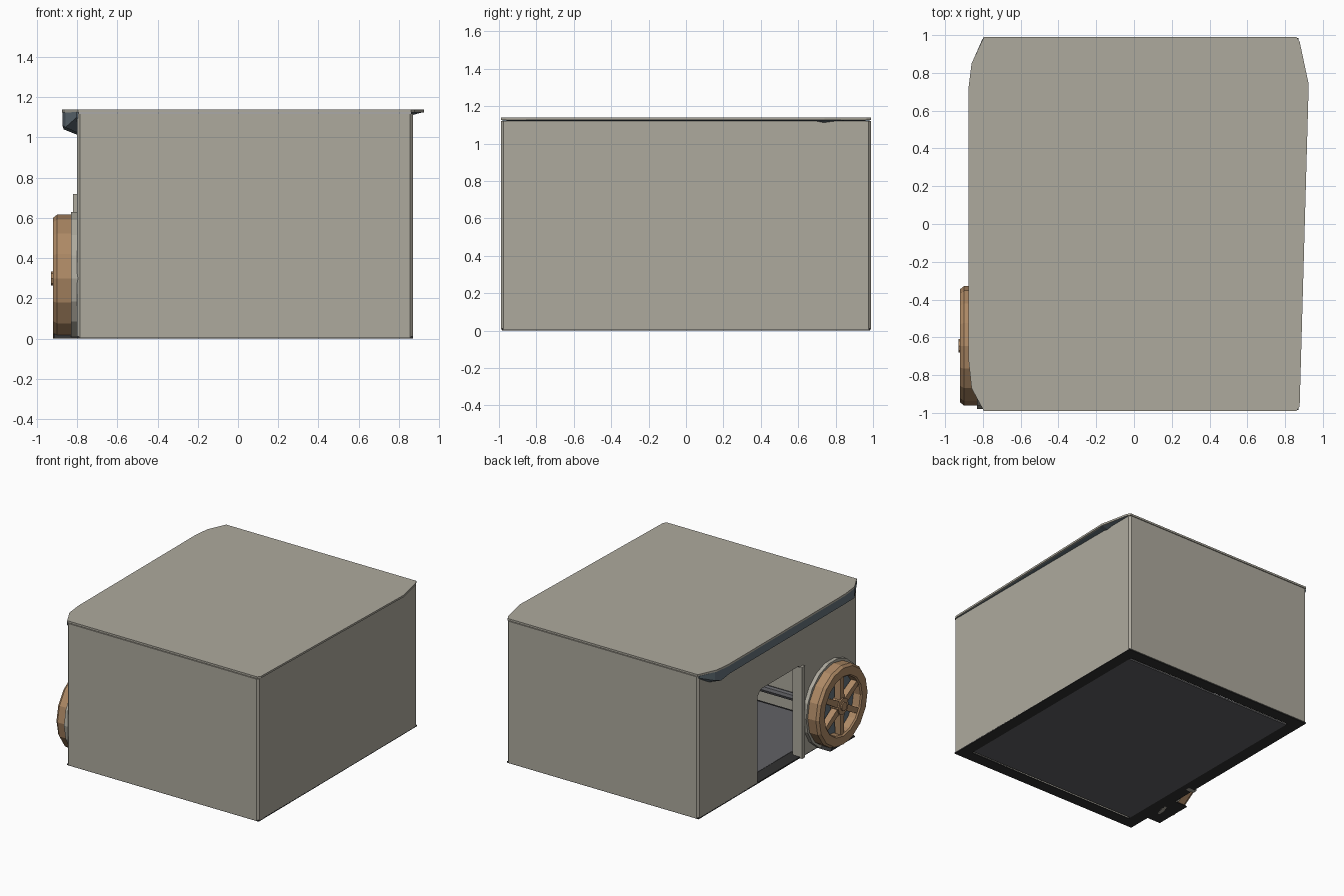
import bpy, bmesh, math

if "Cube" in bpy.data.objects:
    bpy.data.objects.remove(bpy.data.objects["Cube"])


def material(name, r, g, b):
    m = bpy.data.materials.new(name)
    m.diffuse_color = (r, g, b, 1)
    m.use_nodes = True
    m.node_tree.nodes["Principled BSDF"].inputs["Base Color"].default_value = m.diffuse_color
    return m


STONE = material("stone", 0.42, 0.40, 0.34)
WOOD = material("wood", 0.42, 0.25, 0.13)
SLATE = material("slate", 0.13, 0.17, 0.20)
DARK = material("dark_base", 0.03, 0.03, 0.03)
IRON = material("grey_metal", 0.12, 0.12, 0.13)


def finish(bm, name, mat):
    bmesh.ops.recalc_face_normals(bm, faces=bm.faces)
    me = bpy.data.meshes.new(name)
    bm.to_mesh(me)
    bm.free()
    ob = bpy.data.objects.new(name, me)
    bpy.context.collection.objects.link(ob)
    me.materials.append(mat)
    return ob


def loft(name, sections, mat, closed=False):
    """Skin equal-length cross-sections; cap the ends unless closed."""
    bm = bmesh.new()
    rings = [[bm.verts.new(p) for p in s] for s in sections]
    n = len(rings[0])
    pairs = list(zip(rings, rings[1:])) + ([(rings[-1], rings[0])] if closed else [])
    for a, b in pairs:
        for i in range(n):
            j = (i + 1) % n
            bm.faces.new((a[i], a[j], b[j], b[i]))
    if not closed:
        bm.faces.new(rings[0][::-1])
        bm.faces.new(rings[-1])
    return finish(bm, name, mat)


def box(name, x, y, z, mat):
    return loft(name, [[(x[0], y[0], h), (x[1], y[0], h),
                        (x[1], y[1], h), (x[0], y[1], h)] for h in z], mat)


def prism_z(name, outline, z0, z1, mat):
    return loft(name, [[(x, y, z) for x, y in outline] for z in (z0, z1)], mat)


def prism_x(name, outline, x0, x1, mat):
    return loft(name, [[(x, y, z) for y, z in outline] for x in (x0, x1)], mat)


# Walls around a hollow room
Z0, Z1 = 0.006, 1.12
prism_z("front_wall", [(-0.8, -0.975), (-0.785, -0.99), (0.855, -0.99),
                       (0.87, -0.975), (0.87, -0.895), (-0.8, -0.895)], Z0, Z1, STONE)
prism_z("back_wall", [(-0.8, 0.975), (-0.785, 0.99), (0.855, 0.99),
                      (0.87, 0.975), (0.87, 0.895), (-0.8, 0.895)], Z0, Z1, STONE)
box("right_wall", (0.79, 0.87), (-0.895, 0.895), (Z0, Z1), STONE)

# Left wall with the doorway cut into its profile
prism_x("left_wall", [(-0.895, Z0), (-0.28, Z0), (-0.28, 0.71), (-0.26, 0.73),
                      (0.21, 0.73), (0.25, 0.69), (0.25, Z0), (0.895, Z0),
                      (0.895, Z1), (-0.895, Z1)], -0.80, -0.73, STONE)
box("door_jamb", (-0.82, -0.75), (-0.31, -0.275), (0, 0.72), STONE)

# Base frame, loose floor with a slot front and back, inner rails
for name, x, y in (("base_front", (-0.8, 0.87), (-0.985, -0.895)),
                   ("base_back", (-0.8, 0.87), (0.895, 0.985)),
                   ("base_left", (-0.8, -0.70), (-0.895, 0.895)),
                   ("base_right", (0.78, 0.87), (-0.895, 0.895))):
    box(name, x, y, (0, 0.01), DARK)
box("floor", (-0.70, 0.78), (-0.877, 0.877), (0, 0.012), IRON)
box("floor_underside", (-0.70, 0.78), (-0.877, 0.877), (-0.0, 0.006), DARK)
for s, name in ((-1, "front_rail"), (1, "back_rail")):
    ring = [(s * 0.87 + 0.03 * math.cos(i * math.pi / 4),
             0.13 + 0.03 * math.sin(i * math.pi / 4)) for i in range(8)]
    prism_x(name, ring, -0.73, 0.79, IRON)
prism_z("floor_peg", [(-0.1 + 0.05 * math.cos(i * math.pi / 3),
                       -0.62 + 0.05 * math.sin(i * math.pi / 3)) for i in range(6)],
        0, 0.03, DARK)

# Flat roof with chamfered overhangs
prism_z("roof", [(-0.795, -0.99), (0.86, -0.99), (0.877, -0.965), (0.925, 0.74),
                 (0.877, 0.965), (0.86, 0.99), (-0.795, 0.99), (-0.86, 0.85),
                 (-0.875, 0.73), (-0.875, -0.73), (-0.86, -0.87)], 1.125, 1.14, STONE)

# Slate eaves: stations of y, outer x, outer bottom z, wall bottom z
left = [(-0.98, -0.802, 1.10, 1.09), (-0.87, -0.858, 1.05, 1.02),
        (-0.73, -0.873, 1.06, 1.04), (0.70, -0.873, 1.06, 1.04),
        (0.80, -0.866, 1.04, 1.01), (0.86, -0.855, 1.06, 1.03),
        (0.98, -0.802, 1.11, 1.10)]
loft("left_eave", [[(-0.79, y, 1.126), (x, y, 1.126), (x, y, zo), (-0.79, y, zi)]
                   for y, x, zo, zi in left], SLATE)
right = [(-0.96, 0.875, 1.120), (0.70, 0.918, 1.118), (0.74, 0.922, 1.11),
         (0.80, 0.908, 1.118), (0.96, 0.875, 1.120)]
loft("right_eave", [[(0.86, y, 1.126), (x, y, 1.126), (0.86, y, z)]
                    for y, x, z in right], SLATE)

# Wheel on the left wall, flattened where it meets the ground
WY, WZ = -0.645, 0.30


def polar(r, a, x):
    return (x, WY + r * math.cos(a), max(0.0, WZ + r * math.sin(a)))


def disc(name, r, x0, x1, n, mat):
    return loft(name, [[polar(r, 2 * math.pi * i / n, x) for i in range(n)]
                       for x in (x0, x1)], mat)


disc("wheel_arch", 0.335, -0.83, -0.79, 18, STONE)
disc("wheel_backing", 0.26, -0.85, -0.82, 16, SLATE)
section = [(0.225, -0.83), (0.225, -0.91), (0.235, -0.92),
           (0.30, -0.92), (0.316, -0.90), (0.316, -0.825)]
loft("wheel_rim", [[polar(r, 2 * math.pi * i / 16, x) for r, x in section]
                   for i in range(16)], WOOD, closed=True)
disc("wheel_hub", 0.065, -0.92, -0.84, 8, WOOD)
disc("hub_cap", 0.035, -0.93, -0.915, 8, WOOD)

# Six spokes
for k in range(6):
    a = k * math.pi / 3 + math.pi / 6
    c, s = math.cos(a), math.sin(a)
    secs = []
    for r, w in ((0.04, 0.026), (0.24, 0.02)):
        secs.append([(x, WY + r * c - t * w * s, WZ + r * s + t * w * c)
                     for x, t in ((-0.91, -1), (-0.91, 1), (-0.86, 1), (-0.86, -1))])
    loft("wheel_spoke", secs, WOOD)

# Dark ground chock below the wheel
prism_x("wheel_chock", [(-0.80, 0), (-0.49, 0), (-0.53, 0.04), (-0.76, 0.04)],
        -0.915, -0.80, DARK)
